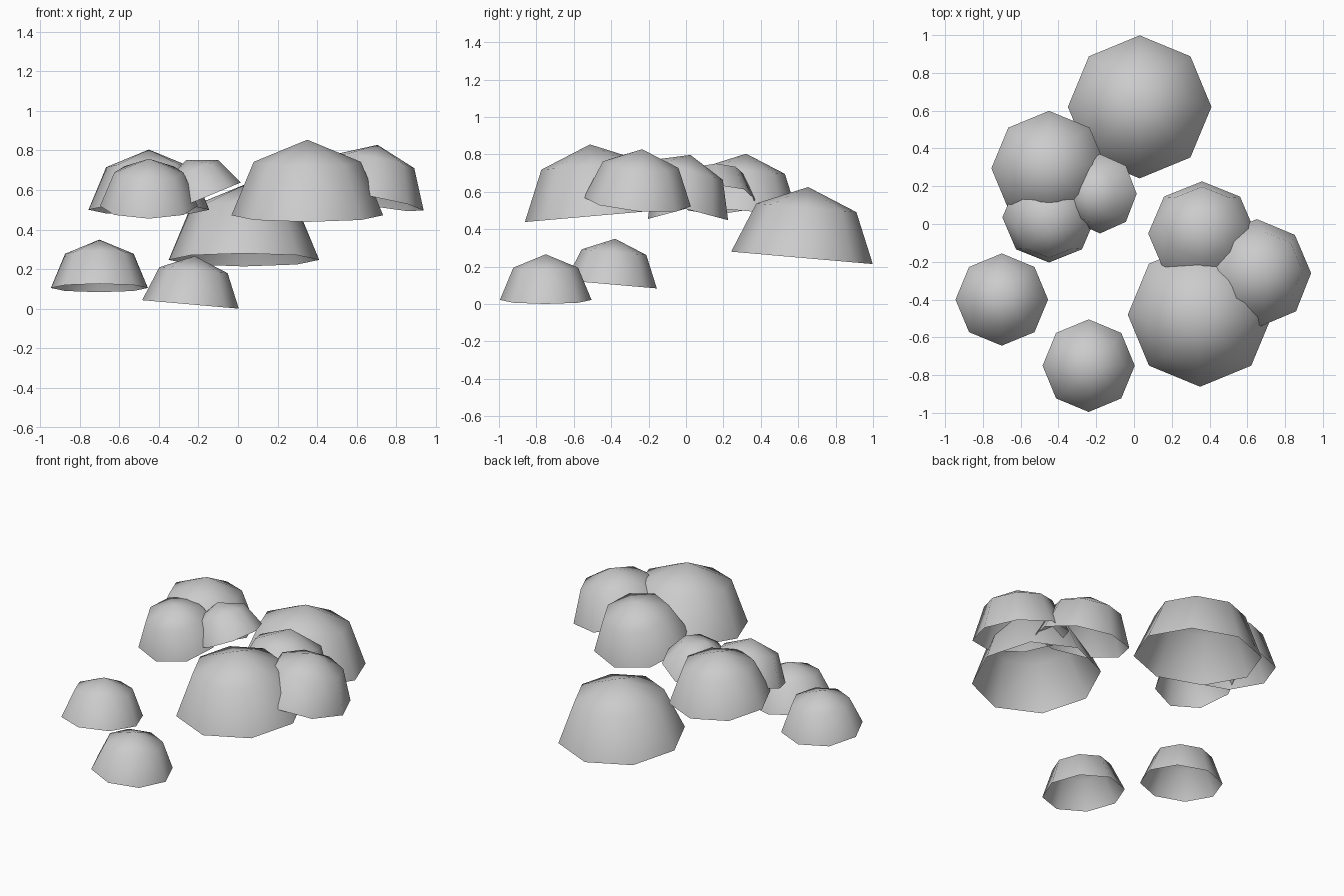
import bpy, bmesh
from math import radians

if "Cube" in bpy.data.objects:
    bpy.data.objects.remove(bpy.data.objects["Cube"])


def dome(name, centre, radius, lean_x, lean_y):
    """Open eight-sided half sphere whose tip leans toward +x / +y (degrees)."""
    bm = bmesh.new()
    bmesh.ops.create_uvsphere(bm, u_segments=8, v_segments=4, radius=radius)
    low = [v for v in bm.verts if v.co.z < -0.01 * radius]
    bmesh.ops.delete(bm, geom=low, context='VERTS')
    for f in bm.faces:
        f.smooth = True
    mesh = bpy.data.meshes.new(name)
    bm.to_mesh(mesh)
    bm.free()
    ob = bpy.data.objects.new(name, mesh)
    ob.location = centre
    ob.rotation_euler = (radians(-lean_y), radians(lean_x), 0)
    bpy.context.collection.objects.link(ob)
    return ob


# Low outer clumps
dome("back_large_dome", (0.03, 0.62, 0.247), 0.38, 0, 5)
dome("left_low_dome", (-0.70, -0.40, 0.105), 0.245, 0, 5)
dome("front_low_dome", (-0.24, -0.75, 0.022), 0.245, 5, 0)

# Upper left cluster
dome("left_upper_dome", (-0.45, 0.295, 0.50), 0.305, 0, 5)
dome("left_front_dome", (-0.45, 0.035, 0.519), 0.247, 0, -15)
dome("left_inner_dome", (-0.18, 0.16, 0.557), 0.21, -22.5, 0)

# Upper right cluster
dome("right_large_dome", (0.35, -0.48, 0.472), 0.383, 0, -5)
dome("right_outer_dome", (0.655, -0.26, 0.546), 0.287, 10, 5)
dome("right_inner_dome", (0.36, -0.05, 0.522), 0.285, 0, 15)
